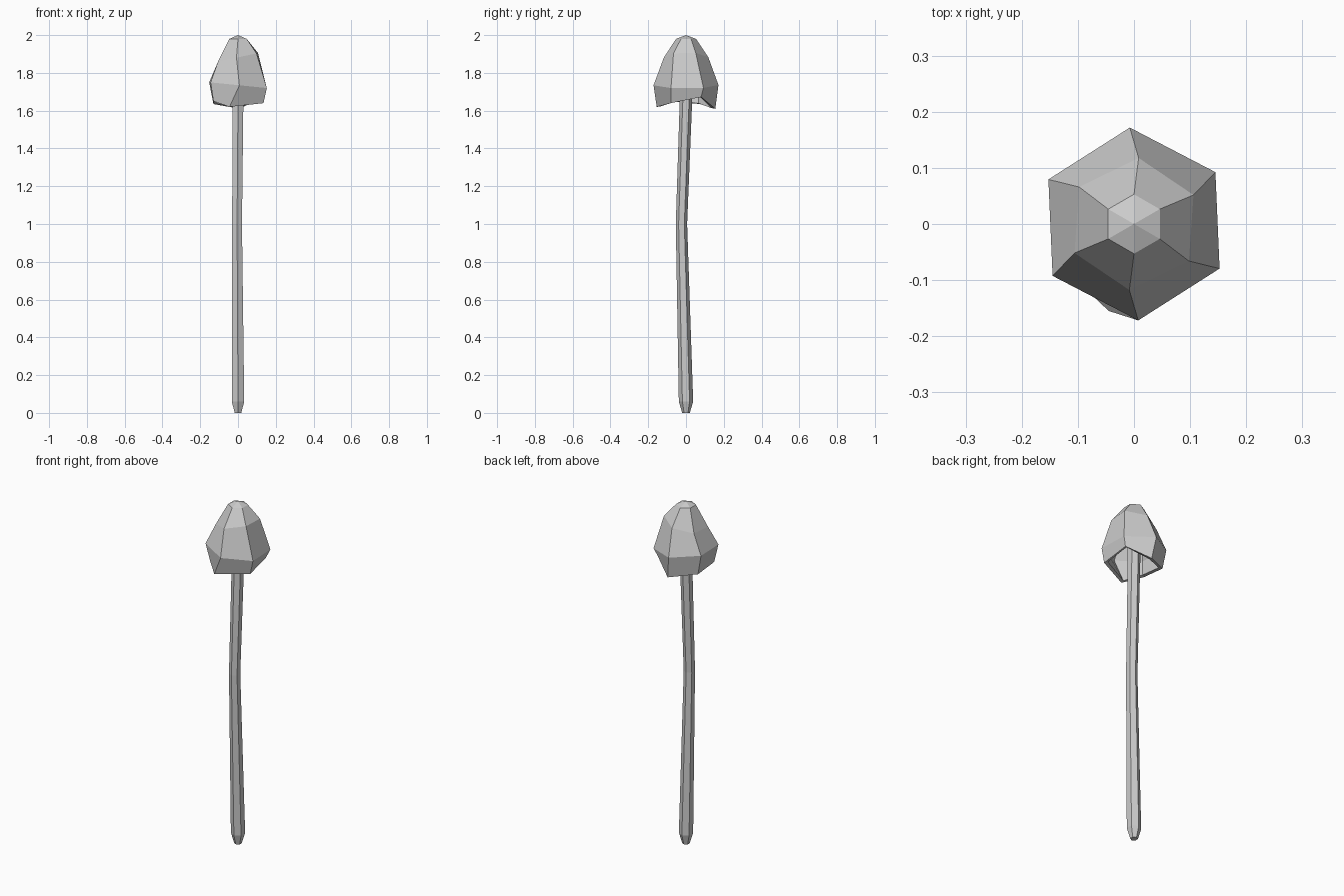
import bpy, bmesh, math
from mathutils import Vector

cube = bpy.data.objects.get("Cube")
if cube:
    bpy.data.objects.remove(cube, do_unlink=True)

grey = bpy.data.materials.new("plain_grey")
grey.use_nodes = True
colour = (0.6, 0.6, 0.6, 1)
grey.diffuse_color = colour
grey.node_tree.nodes["Principled BSDF"].inputs["Base Color"].default_value = colour

SIDES = 6


def hexagon(radius, z, x=0, y=0, turn=0, tilt=0):
    """Six points starting at the front, going round towards +x."""
    points = []
    for i in range(SIDES):
        a = math.radians(-90 + turn) + math.tau * i / SIDES
        px, py = radius * math.cos(a), radius * math.sin(a)
        points.append(Vector((x + px, y + py, z + tilt * px)))
    return points


def loft(name, rings, apex=None):
    """Bridge rings from bottom to top; close the top with an apex if given."""
    bm = bmesh.new()
    loops = [[bm.verts.new(p) for p in ring] for ring in rings]
    for low, high in zip(loops, loops[1:]):
        for i in range(SIDES):
            j = (i + 1) % SIDES
            bm.faces.new((low[i], low[j], high[j], high[i]))
    if apex:
        tip = bm.verts.new(apex)
        for i in range(SIDES):
            bm.faces.new((loops[-1][i], loops[-1][(i + 1) % SIDES], tip))
    else:
        bm.faces.new(loops[-1])
        bm.faces.new(reversed(loops[0]))
    mesh = bpy.data.meshes.new(name)
    bm.to_mesh(mesh)
    bm.free()
    mesh.materials.append(grey)
    obj = bpy.data.objects.new(name, mesh)
    bpy.context.collection.objects.link(obj)
    return obj


# Stem: slightly bowed towards the front, pointed foot
loft("stem", [
    hexagon(0.02, 0),
    hexagon(0.038, 0.06),
    hexagon(0.03, 1.0, x=-0.005, y=-0.024),
    hexagon(0.033, 1.66),
    hexagon(0.033, 1.88),
])

# Cap: faceted hollow bell with an uneven rim
rim = [Vector(p) for p in (
    (-0.045, -0.155, 1.62), (0.135, -0.08, 1.64), (0.125, 0.08, 1.672),
    (0.01, 0.155, 1.61), (-0.13, 0.075, 1.635), (-0.13, -0.075, 1.65))]
cap = loft("cap", [
    rim,
    hexagon(0.172, 1.735, turn=2.5, tilt=-0.1),
    hexagon(0.118, 1.882, turn=-4, tilt=0.22),
    hexagon(0.053, 1.98),
], apex=(0, 0, 2))
shell = cap.modifiers.new("shell", "SOLIDIFY")
shell.thickness = 0.02
shell.offset = -1
